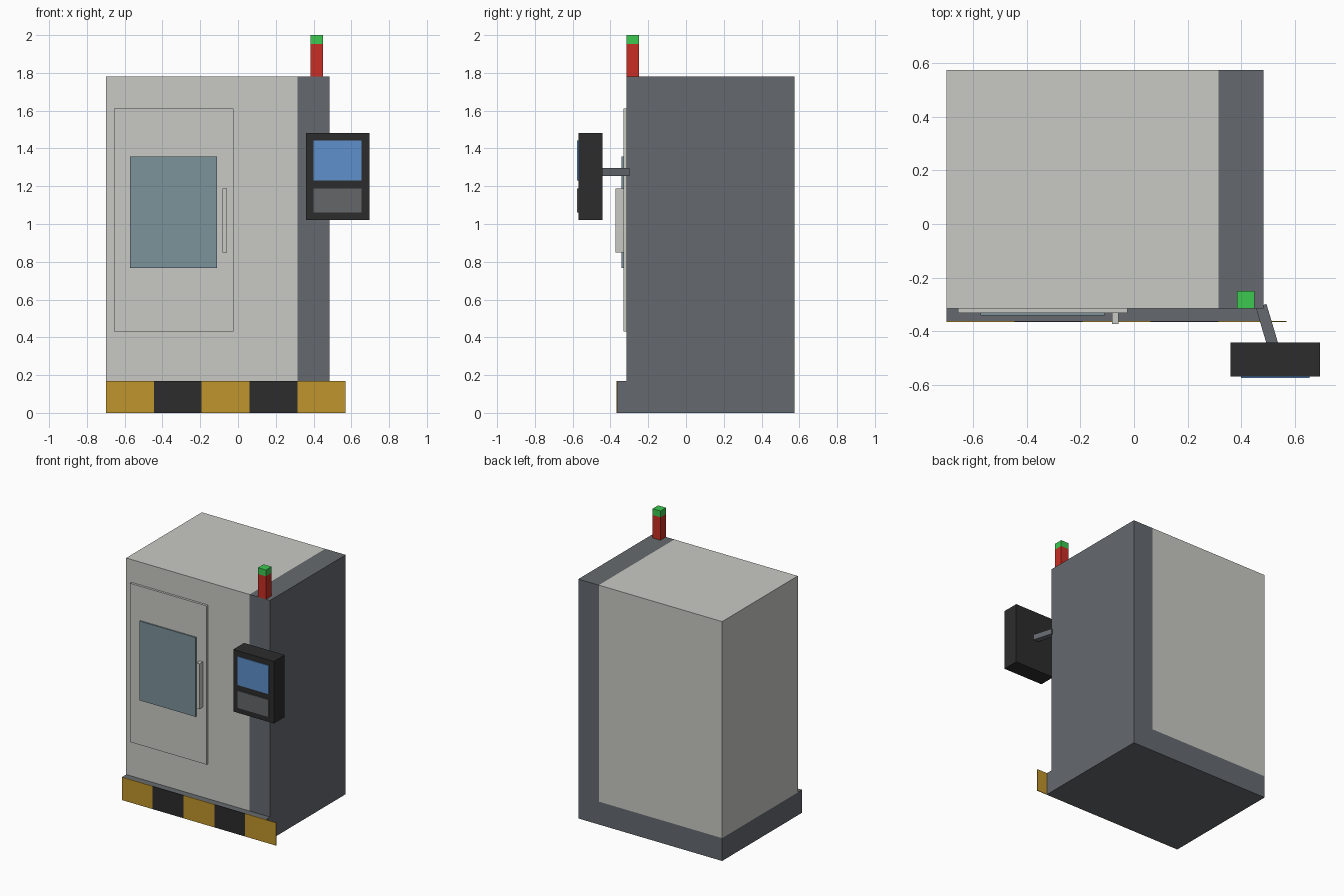
import bpy
import math
from mathutils import Matrix, Vector

cube = bpy.data.objects.get("Cube")
if cube:
    bpy.data.objects.remove(cube, do_unlink=True)


def linear(c):
    c /= 255
    return c / 12.92 if c <= 0.04045 else ((c + 0.055) / 1.055) ** 2.4


def material(name, r, g, b):
    m = bpy.data.materials.new(name)
    m.use_nodes = True
    colour = (linear(r), linear(g), linear(b), 1)
    m.diffuse_color = colour
    m.node_tree.nodes["Principled BSDF"].inputs["Base Color"].default_value = colour
    return m


light = material("light grey paint", 201, 202, 197)
grey = material("slate grey paint", 101, 106, 111)
yellow = material("warning yellow", 192, 149, 44)
black = material("black", 44, 44, 44)
red = material("signal red", 200, 45, 36)
green = material("signal green", 60, 200, 80)
blue = material("screen blue", 95, 144, 204)
glass = material("window glass", 124, 147, 155)
keys = material("keypad grey", 101, 102, 104)


def box(name, mat, x, y, z):
    """Box spanning the given (low, high) ranges."""
    bpy.ops.mesh.primitive_cube_add(size=1)
    ob = bpy.context.object
    ob.name = ob.data.name = name
    lows, highs = Vector((x[0], y[0], z[0])), Vector((x[1], y[1], z[1]))
    ob.data.transform(Matrix.Translation((lows + highs) / 2)
                      @ Matrix.Diagonal(highs - lows).to_4x4())
    ob.data.materials.append(mat)
    return ob


LEFT, SPLIT, RIGHT = -0.70, 0.316, 0.484
FRONT, BACK = -0.315, 0.575
PLINTH, TOP = 0.17, 1.782

# Cabinet
box("plinth", grey, (LEFT, RIGHT), (-0.362, BACK), (0, PLINTH))
box("cabinet_body", light, (LEFT, SPLIT), (FRONT, BACK), (PLINTH, TOP))
box("side_column", grey, (SPLIT, RIGHT), (FRONT, BACK), (PLINTH, TOP))

# Warning stripes, overhanging the plinth on one end
width = 0.254
for i in range(5):
    x = LEFT + i * width
    box(f"warning_stripe_{i + 1}", black if i % 2 else yellow,
        (x, x + width), (-0.367, -0.362), (0, PLINTH))

# Door
box("door", light, (-0.657, -0.025), (-0.332, FRONT), (0.43, 1.612))
box("door_window", glass, (-0.573, -0.11), (-0.342, -0.332), (0.767, 1.357))
box("door_handle", light, (-0.082, -0.057), (-0.374, -0.332), (0.85, 1.188))

# Signal tower
box("signal_red", red, (0.385, 0.45), (FRONT, -0.25), (TOP, 1.953))
box("signal_green", green, (0.385, 0.45), (FRONT, -0.25), (1.953, 2.0))

# Control panel
box("control_panel", black, (0.36, 0.695), (-0.57, -0.443), (1.02, 1.482))
box("control_screen", blue, (0.40, 0.655), (-0.576, -0.57), (1.23, 1.442))
box("control_keypad", keys, (0.40, 0.655), (-0.576, -0.57), (1.06, 1.188))

# Slanted support arm
start, end = Vector((0.475, -0.305, 1.276)), Vector((0.518, -0.45, 1.276))
span = end - start
arm = box("support_arm", grey, (-0.021, 0.021),
          (-span.length / 2, span.length / 2), (-0.021, 0.021))
arm.location = (start + end) / 2
arm.rotation_euler.z = math.atan2(span.y, span.x) + math.pi / 2
